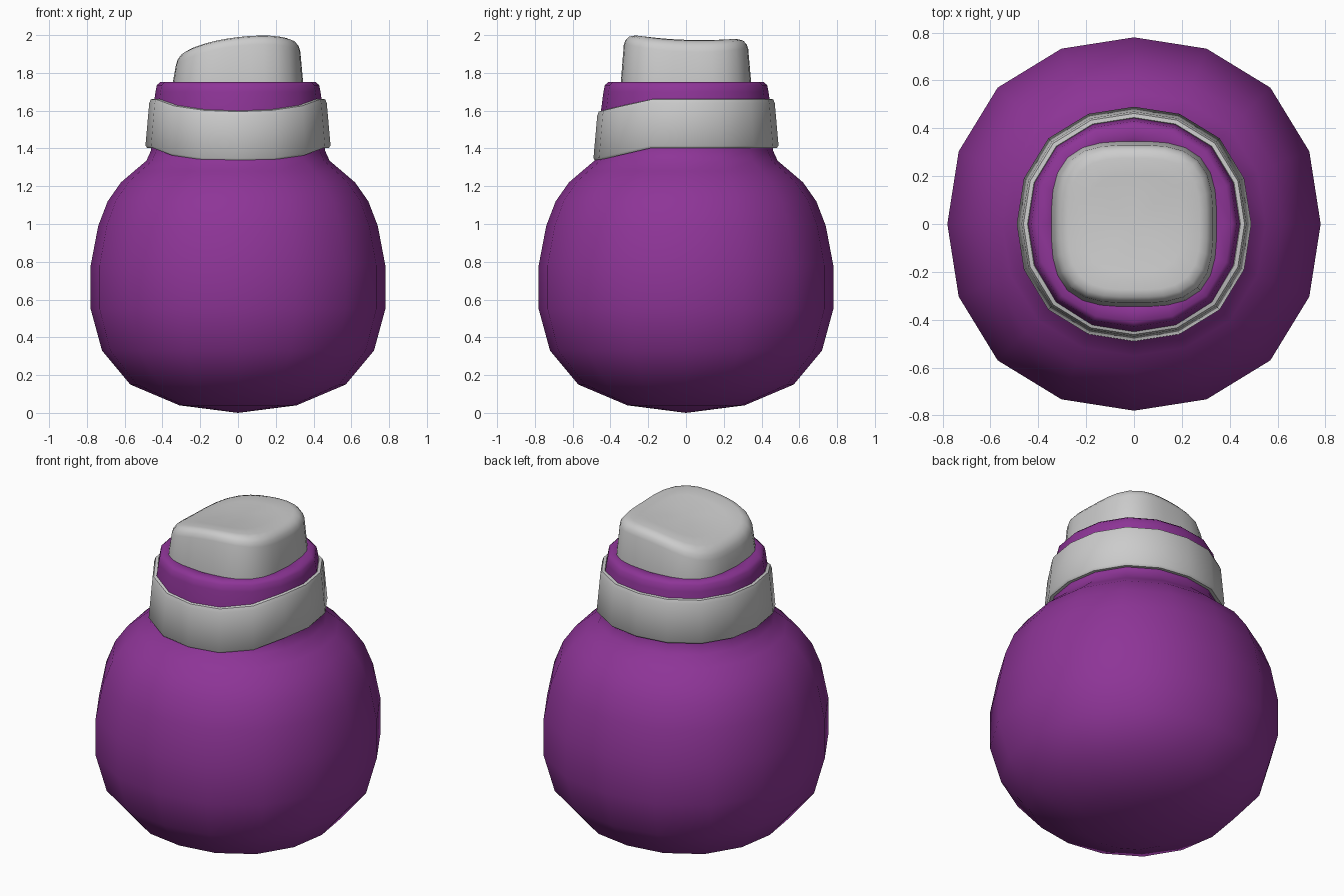
import bpy, bmesh, math

if "Cube" in bpy.data.objects:
    bpy.data.objects.remove(bpy.data.objects["Cube"])


def squarish(a):
    # slightly boxy circle, as on a rounded cube
    return 1 + 0.033 * math.sin(2 * a) ** 2


def lathe(name, profile, segs, shape, height=lambda x, y, z: z, loop=False, color=None):
    """Skin rings of (radius, z); radius 0 makes a pole."""
    bm = bmesh.new()
    rings = []
    for r, z in profile:
        if r == 0:
            rings.append([bm.verts.new((0, 0, height(0, 0, z)))] * segs)
            continue
        ring = []
        for i in range(segs):
            a = 2 * math.pi * i / segs
            x, y = r * shape(a) * math.cos(a), r * shape(a) * math.sin(a)
            ring.append(bm.verts.new((x, y, height(x, y, z))))
        rings.append(ring)
    pairs = list(zip(rings, rings[1:]))
    if loop:
        pairs.append((rings[-1], rings[0]))
    for lo, hi in pairs:
        for i in range(segs):
            j = (i + 1) % segs
            quad = dict.fromkeys((lo[i], lo[j], hi[j], hi[i]))
            bm.faces.new(list(quad))
    bmesh.ops.recalc_face_normals(bm, faces=bm.faces)
    me = bpy.data.meshes.new(name)
    bm.to_mesh(me)
    bm.free()
    ob = bpy.data.objects.new(name, me)
    bpy.context.collection.objects.link(ob)
    if color:
        mat = bpy.data.materials.new(name + "_colour")
        mat.diffuse_color = color
        mat.use_nodes = True
        mat.node_tree.nodes["Principled BSDF"].inputs["Base Color"].default_value = mat.diffuse_color
        me.materials.append(mat)
    bpy.ops.object.select_all(action='DESELECT')
    ob.select_set(True)
    bpy.context.view_layer.objects.active = ob
    bpy.ops.object.shade_smooth_by_angle(angle=math.radians(50))
    return ob


# Round flask with short neck and rolled rim
lathe("flask_body", [
    (0, 0), (0.31, 0.04), (0.57, 0.15), (0.72, 0.33), (0.78, 0.55),
    (0.78, 0.78), (0.74, 0.99), (0.69, 1.12), (0.62, 1.22), (0.55, 1.28),
    (0.485, 1.335), (0.46, 1.39), (0.45, 1.60), (0.437, 1.70),
    (0.43, 1.735), (0.41, 1.753), (0.36, 1.75), (0.33, 1.74), (0.30, 1.70), (0, 1.70),
], 16, squarish, color=(0.27, 0.035, 0.31, 1))


# Neck band, drooping towards the front
def droop(x, y, z):
    return z - 0.067 * min(1, max(0, (-y - 0.19) / 0.28))


lathe("neck_band", [
    (0.445, 1.405), (0.48, 1.402), (0.49, 1.415), (0.47, 1.64),
    (0.462, 1.66), (0.445, 1.662), (0.432, 1.64),
], 16, squarish, height=droop, loop=True)


# Stopper: rounded square plug with an uneven top
def rounded_square(a):
    n = 3.2
    return (abs(math.cos(a)) ** n + abs(math.sin(a)) ** n) ** (-1 / n)


def uneven(x, y, z):
    if z > 0.5:          # plain ring at absolute height
        return z
    u, v = x / 0.3, y / 0.3
    top = 1.965 + 0.035 * u - 0.03 * u * u - 0.01 * v + 0.018 * v * v
    return min(2.0, top + z)


lathe("stopper", [
    (0, 1.69), (0.345, 1.69), (0.345, 1.75), (0.33, -0.055), (0.322, -0.03),
    (0.305, -0.01), (0.275, 0), (0.2, 0), (0.1, 0), (0, 0),
], 32, rounded_square, height=uneven)
